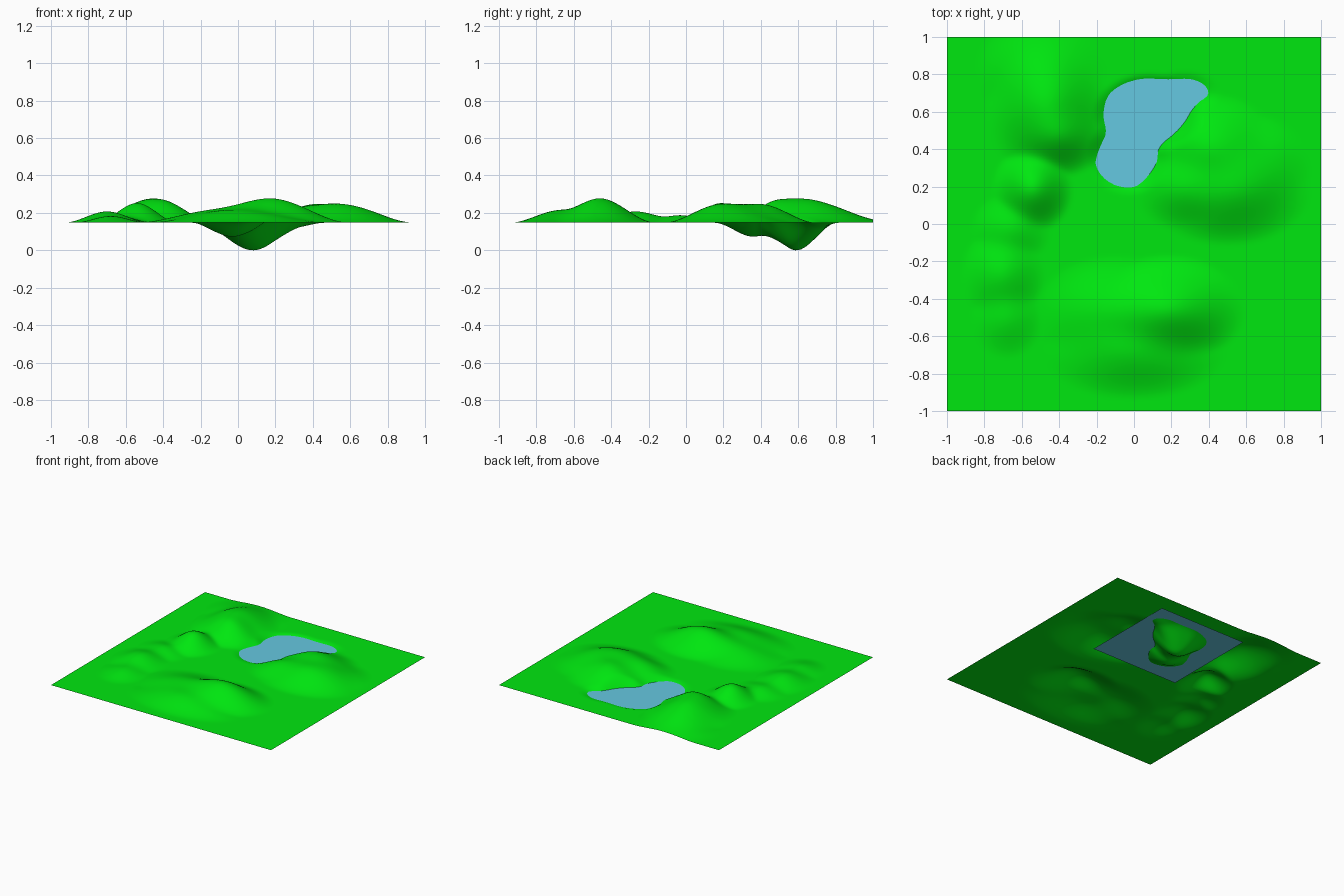
import bpy, bmesh, math

if "Cube" in bpy.data.objects:
    bpy.data.objects.remove(bpy.data.objects["Cube"])

BASE = 0.148      # height of the flat ground
N = 120           # terrain grid segments

# Hills: x, y, radius x, radius y, height
HILLS = [
    (0.18, -0.46, 0.42, 0.30, 0.128),   # front ridge
    (-0.10, -0.48, 0.45, 0.32, 0.070),
    (0.00, -0.68, 0.50, 0.26, 0.065),
    (-0.46, 0.62, 0.34, 0.40, 0.127),   # back left hill
    (-0.40, 0.47, 0.28, 0.22, 0.085),
    (-0.50, 0.82, 0.36, 0.30, 0.050),
    (-0.54, 0.19, 0.22, 0.24, 0.105),   # small left peak
    (0.50, 0.18, 0.45, 0.30, 0.096),    # right hill
    (0.42, 0.40, 0.36, 0.30, 0.098),
    (0.62, 0.30, 0.33, 0.30, 0.060),
    (0.27, 0.20, 0.28, 0.24, 0.060),
    (-0.70, -0.27, 0.23, 0.27, 0.060),  # low left mounds
    (-0.68, -0.50, 0.20, 0.22, 0.035),
    (-0.66, -0.03, 0.22, 0.20, 0.040),
]
# Lake basin lobes: x, y, radius x, radius y, depth
PITS = [
    (0.08, 0.59, 0.30, 0.22, 0.148),
    (-0.03, 0.36, 0.23, 0.21, 0.075),
    (0.27, 0.70, 0.20, 0.12, 0.030),
]


def bump(x, y, b):
    """Smooth rounded bump that fades to zero at its radius."""
    t = max(0.0, 1 - math.hypot((x - b[0]) / b[2], (y - b[1]) / b[3]))
    return b[4] * t * t * (3 - 2 * t)


def height(x, y):
    hill = math.sqrt(sum(bump(x, y, b) ** 2 for b in HILLS))
    return BASE + hill - sum(bump(x, y, b) for b in PITS)


def material(name, color):
    m = bpy.data.materials.new(name)
    m.diffuse_color = color
    m.use_nodes = True
    m.node_tree.nodes["Principled BSDF"].inputs["Base Color"].default_value = m.diffuse_color
    return m


def add_grid(name, segments, half, mat):
    bm = bmesh.new()
    bmesh.ops.create_grid(bm, x_segments=segments, y_segments=segments, size=half)
    me = bpy.data.meshes.new(name)
    bm.to_mesh(me)
    bm.free()
    me.materials.append(mat)
    ob = bpy.data.objects.new(name, me)
    bpy.context.collection.objects.link(ob)
    return ob


# Rolling ground with the lake basin
ground = add_grid("terrain", N, 1.0, material("grass", (0.0, 0.8, 0.005, 1)))
for v in ground.data.vertices:
    v.co.z = height(v.co.x, v.co.y)
low = min(v.co.z for v in ground.data.vertices)
for v in ground.data.vertices:
    v.co.z -= low
for p in ground.data.polygons:
    p.use_smooth = True

# Flat water sheet just under ground level
water = add_grid("lake_water", 1, 0.40, material("water", (0.13, 0.58, 0.75, 1)))
water.location = (0.06, 0.475, BASE - low - 0.009)
